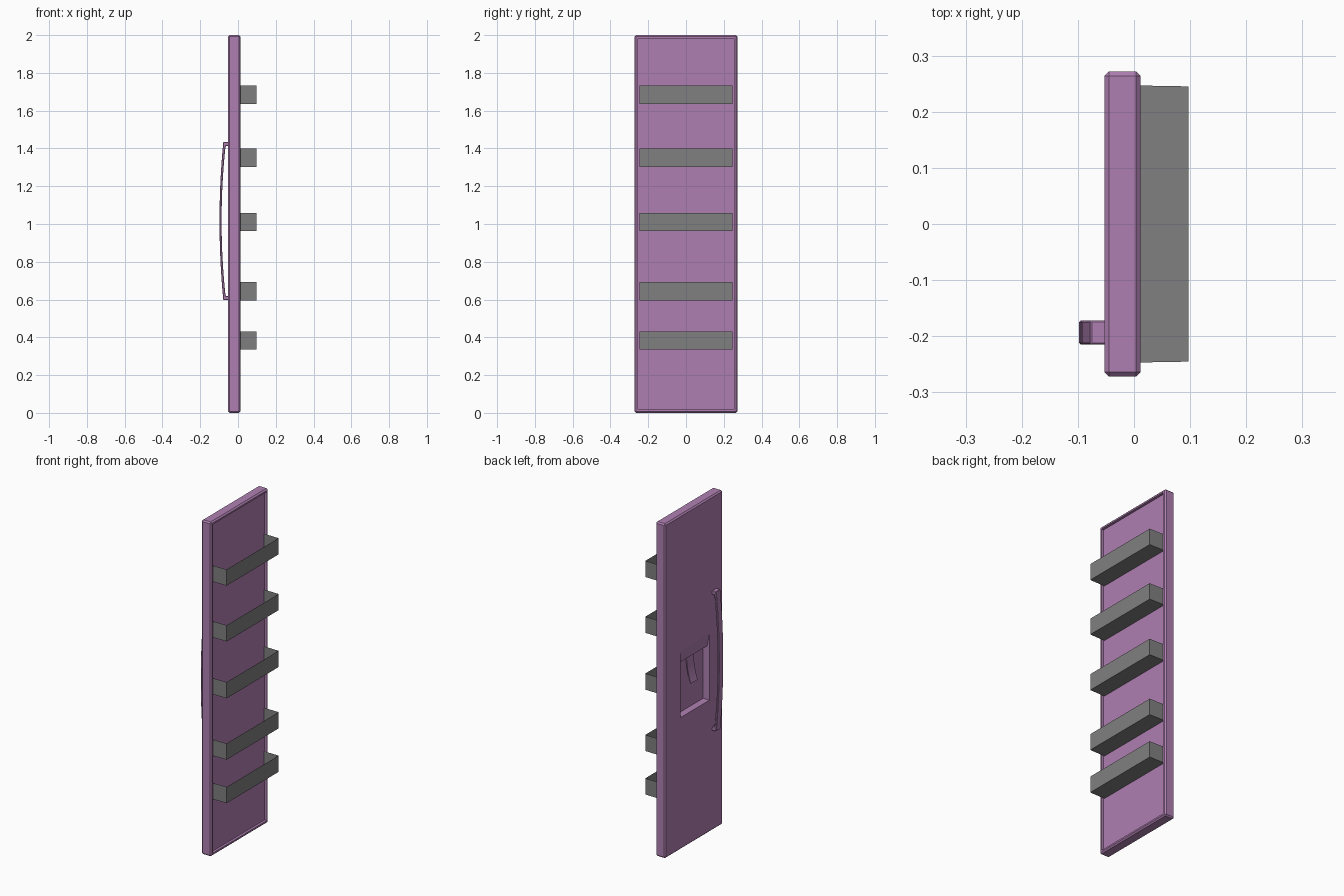
import bpy, bmesh
from mathutils import Vector

cube = bpy.data.objects.get("Cube")
if cube:
    bpy.data.objects.remove(cube, do_unlink=True)


def material(name, rgb):
    m = bpy.data.materials.new(name)
    m.use_nodes = True
    m.diffuse_color = (*rgb, 1)
    m.node_tree.nodes["Principled BSDF"].inputs["Base Color"].default_value = (*rgb, 1)
    return m


PURPLE = material("purple enamel", (0.43, 0.212, 0.445))
GREY = material("grey plastic", (0.214, 0.214, 0.214))


def finish(name, bm, mat):
    bmesh.ops.recalc_face_normals(bm, faces=bm.faces)
    me = bpy.data.meshes.new(name)
    bm.to_mesh(me)
    bm.free()
    me.materials.append(mat)
    ob = bpy.data.objects.new(name, me)
    bpy.context.collection.objects.link(ob)
    return ob


def box(lo, hi):
    bm = bmesh.new()
    bmesh.ops.create_cube(bm, size=1)
    lo, hi = Vector(lo), Vector(hi)
    for v in bm.verts:
        v.co = (lo + hi) / 2 + v.co * (hi - lo)
    return bm


def prism(profile, y0, y1):
    """Extrude an (x, z) outline along y."""
    bm = bmesh.new()
    face = bm.faces.new([bm.verts.new((x, y0, z)) for x, z in profile])
    out = bmesh.ops.extrude_face_region(bm, geom=[face])["geom"]
    bmesh.ops.translate(bm, vec=(0, y1 - y0, 0),
                        verts=[g for g in out if isinstance(g, bmesh.types.BMVert)])
    return bm


# Door slab: chamfered box with a shallow tray on the inner side
bm = box((-0.053, -0.272, 0), (0.012, 0.272, 2))
bmesh.ops.bevel(bm, geom=bm.edges[:], offset=0.008, segments=1, affect='EDGES')
bm.normal_update()
inner = max(bm.faces, key=lambda f: f.calc_center_median().x)
bmesh.ops.inset_region(bm, faces=[inner], thickness=0.013)
bmesh.ops.inset_region(bm, faces=[inner], thickness=0.001, depth=-0.014)
door = finish("door", bm, PURPLE)

# Dispenser niche with a sloping control panel at its top
niche = [(-0.063, 0.79), (-0.011, 0.79), (-0.011, 1.11), (-0.037, 1.11), (-0.063, 1.24)]
cutter = finish("niche_cutter", prism(niche, -0.147, 0.127), PURPLE)
cutter.hide_render = True
mod = door.modifiers.new("niche", 'BOOLEAN')
mod.object = cutter
mod.operation = 'DIFFERENCE'
mod.solver = 'EXACT'
bpy.context.view_layer.objects.active = door
bpy.ops.object.modifier_apply(modifier=mod.name)
bpy.data.objects.remove(cutter, do_unlink=True)

# Curved dispenser lever
N = 6
curve = [(-0.018 - 0.028 * (i / N) ** 2, 1.115 - 0.165 * i / N) for i in range(N + 1)]
outline = curve + [(x + 0.005, z) for x, z in reversed(curve)]
finish("dispenser_lever", prism(outline, -0.045, 0.02), PURPLE)

# Bowed handle with a foot at each end
N = 14


def bow(x_end, x_mid, half):
    ts = [2 * i / N - 1 for i in range(N + 1)]
    return [(x_end + (x_mid - x_end) * (1 - t * t), 1.016 + half * t) for t in ts]


outer = bow(-0.078, -0.098, 0.418)
under = bow(-0.066, -0.087, 0.396)
outline = ([(-0.05, outer[0][1])] + outer + [(-0.05, outer[-1][1])]
           + [(-0.05, under[-1][1])] + under[::-1] + [(-0.05, under[0][1])])
handle = finish("handle", prism(outline, -0.215, -0.172), PURPLE)
bev = handle.modifiers.new("soft_edges", 'BEVEL')
bev.width = 0.003
bev.segments = 1

# Door bins: thin walls, open at the top and against the door
for i, z in enumerate((0.335, 0.595, 0.962, 1.302, 1.636)):
    bm = box((-0.002, -0.247, z), (0.097, 0.247, z + 0.097))
    bm.normal_update()
    bmesh.ops.delete(bm, geom=[f for f in bm.faces if f.normal.z > 0.9 or f.normal.x < -0.9],
                     context='FACES')
    for v in bm.verts:
        if v.co.x > 0.05:
            v.co.y *= 0.993
    bin_ob = finish(f"door_bin_{i + 1}", bm, GREY)
